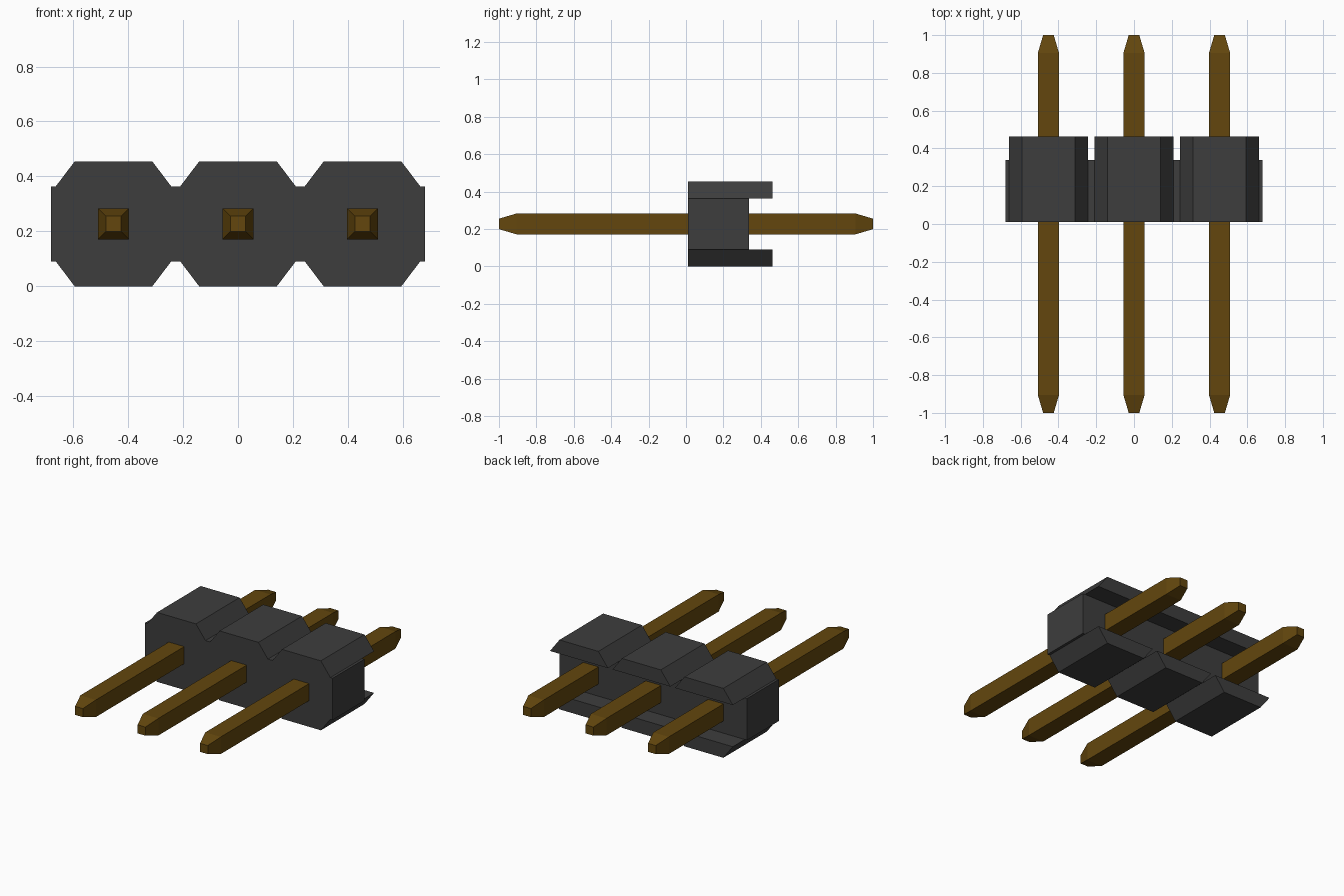
import bpy, bmesh

if "Cube" in bpy.data.objects:
    bpy.data.objects.remove(bpy.data.objects["Cube"], do_unlink=True)


def make_material(name, rgb, roughness, metallic=0.0):
    mat = bpy.data.materials.new(name)
    mat.use_nodes = True
    mat.diffuse_color = (*rgb, 1)
    bsdf = mat.node_tree.nodes["Principled BSDF"]
    bsdf.inputs["Base Color"].default_value = (*rgb, 1)
    bsdf.inputs["Roughness"].default_value = roughness
    bsdf.inputs["Metallic"].default_value = metallic
    return mat


BLACK = make_material("black plastic", (0.047, 0.047, 0.047), 0.6)
GOLD = make_material("dark gold", (0.125, 0.062, 0.004), 0.5)


def loft(name, sections, mat):
    """Skin a list of (y, [(x, z), ...]) sections and cap both ends."""
    bm = bmesh.new()
    rings = [[bm.verts.new((x, y, z)) for x, z in pts] for y, pts in sections]
    n = len(rings[0])
    for a, b in zip(rings, rings[1:]):
        for i in range(n):
            j = (i + 1) % n
            bm.faces.new((a[i], a[j], b[j], b[i]))
    bm.faces.new(rings[0])
    bm.faces.new(rings[-1])
    bmesh.ops.recalc_face_normals(bm, faces=bm.faces)
    mesh = bpy.data.meshes.new(name)
    bm.to_mesh(mesh)
    bm.free()
    mesh.materials.append(mat)
    obj = bpy.data.objects.new(name, mesh)
    bpy.context.collection.objects.link(obj)
    return obj


def rect(cx, cz, hx, hz):
    return [(cx - hx, cz - hz), (cx + hx, cz - hz), (cx + hx, cz + hz), (cx - hx, cz + hz)]


PITCH = 0.453
MID_Z, CORE_HALF, FULL_HALF = 0.2275, 0.1365, 0.2275
FRONT_Y, CORE_BACK_Y, RIDGE_BACK_Y = 0.01, 0.338, 0.462

# Central housing block
core = rect(0, MID_Z, 0.68, CORE_HALF)
loft("housing_core", [(FRONT_Y, core), (CORE_BACK_Y, core)], BLACK)

for label, i in (("right", -1), ("middle", 0), ("left", 1)):
    cx = i * PITCH

    # Chamfered ridges above and below, overhanging the back of the block
    for side, s in (("upper", 1), ("lower", -1)):
        base, tip = MID_Z + s * CORE_HALF, MID_Z + s * FULL_HALF
        ridge = [(cx - 0.21, base), (cx + 0.21, base), (cx + 0.141, tip), (cx - 0.141, tip)]
        loft(f"{side}_ridge_{label}", [(FRONT_Y, ridge), (RIDGE_BACK_Y, ridge)], BLACK)

    # Square pin with tapered ends
    shaft = rect(cx, MID_Z, 0.056, 0.056)
    end = rect(cx, MID_Z, 0.028, 0.028)
    loft(f"pin_{label}", [(-1, end), (-0.905, shaft), (0.905, shaft), (1, end)], GOLD)
